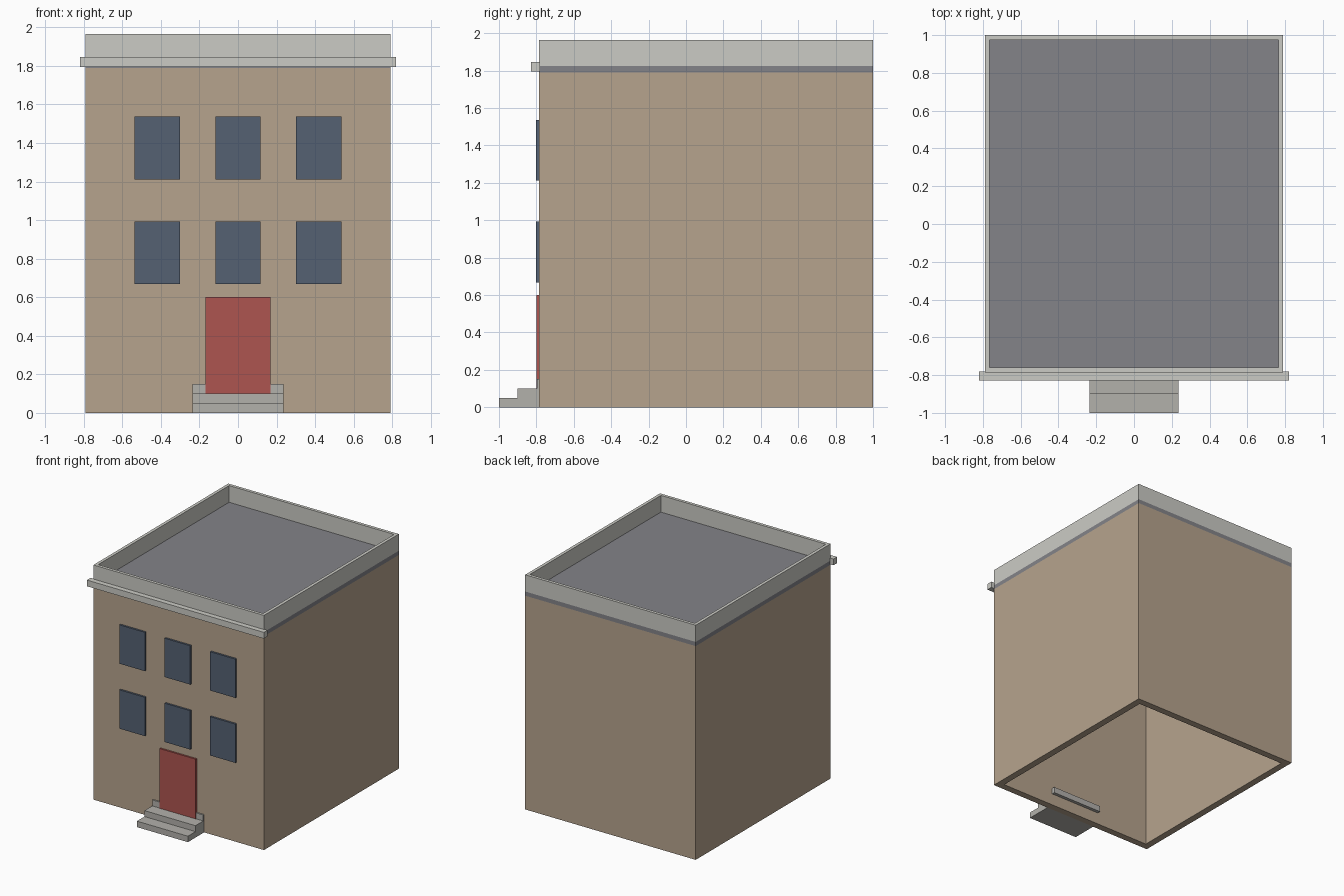
import bpy, bmesh

if "Cube" in bpy.data.objects:
    bpy.data.objects.remove(bpy.data.objects["Cube"])


def material(name, rgb):
    m = bpy.data.materials.new(name)
    m.diffuse_color = (*rgb, 1)
    m.use_nodes = True
    m.node_tree.nodes["Principled BSDF"].inputs["Base Color"].default_value = m.diffuse_color
    return m


TAN = material("tan_wall", (0.47, 0.37, 0.27))
SLATE = material("roof_grey", (0.23, 0.23, 0.25))
STONE = material("light_stone", (0.6, 0.6, 0.56))
STEP = material("step_stone", (0.45, 0.44, 0.41))
GLASS = material("dark_glass", (0.09, 0.12, 0.17))
RED = material("door_red", (0.42, 0.09, 0.08))


def finish(bm, name, mat):
    bmesh.ops.recalc_face_normals(bm, faces=bm.faces)
    me = bpy.data.meshes.new(name)
    bm.to_mesh(me)
    bm.free()
    me.materials.append(mat)
    ob = bpy.data.objects.new(name, me)
    bpy.context.collection.objects.link(ob)
    return ob


def box(name, x, y, z, mat):
    """Box spanning the (min, max) pairs x, y, z."""
    bm = bmesh.new()
    bmesh.ops.create_cube(bm, size=1)
    for v in bm.verts:
        v.co = [r[0] if c < 0 else r[1] for c, r in zip(v.co, (x, y, z))]
    return finish(bm, name, mat)


def frame(name, x, y, z, t, mat):
    """Rectangular ring of walls, thickness t, open at top and bottom."""
    bm = bmesh.new()
    loops = []
    for inset, h in ((0, z[0]), (0, z[1]), (t, z[1]), (t, z[0])):
        x0, x1, y0, y1 = x[0] + inset, x[1] - inset, y[0] + inset, y[1] - inset
        loops.append([bm.verts.new((px, py, h)) for px, py in
                      ((x0, y0), (x1, y0), (x1, y1), (x0, y1))])
    for k in range(4):
        a, b = loops[k], loops[(k + 1) % 4]
        for i in range(4):
            j = (i + 1) % 4
            bm.faces.new((a[i], a[j], b[j], b[i]))
    return finish(bm, name, mat)


X, Y = (-0.79, 0.79), (-0.785, 1.0)
FRONT = Y[0]

# Hollow shell, roof slab and parapet
frame("walls", X, Y, (0, 1.79), 0.058, TAN)
box("roof_slab", X, Y, (1.79, 1.825), SLATE)
frame("parapet", X, Y, (1.825, 1.965), 0.026, STONE)

# Cornice strip across the front
box("cornice", (-0.82, 0.82), (-0.828, -0.78), (1.795, 1.847), STONE)

# Two rows of three windows
for row, z in enumerate(((0.668, 0.993), (1.212, 1.537))):
    for col in range(3):
        cx = (col - 1) * 0.42
        box(f"window_{row}_{col}", (cx - 0.118, cx + 0.118),
            (FRONT - 0.016, FRONT + 0.015), z, GLASS)

# Door
box("door", (-0.168, 0.168), (FRONT - 0.015, FRONT + 0.015), (0.1, 0.6), RED)

# Stoop: the top tread passes through the wall
for i, (y0, y1) in enumerate(((-1.0, -0.76), (-0.9, -0.76), (-0.797, -0.7))):
    box(f"step_{i}", (-0.236, 0.236), (y0, y1), (0.05 * i, 0.05 * (i + 1)), STEP)
